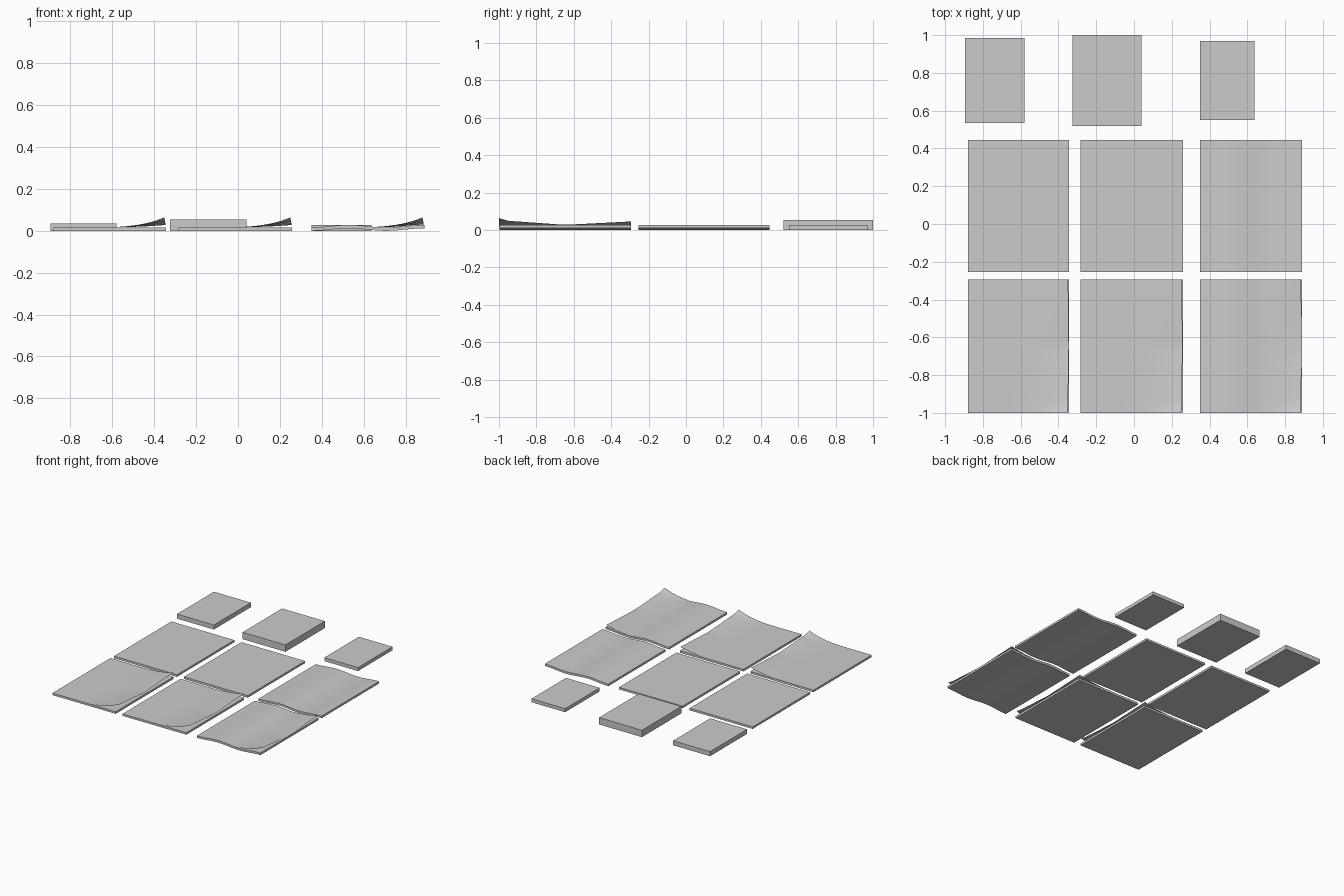
import bpy, math

if "Cube" in bpy.data.objects:
    bpy.data.objects.remove(bpy.data.objects["Cube"])


def make(name, verts, faces, smooth=True):
    mesh = bpy.data.meshes.new(name)
    mesh.from_pydata(verts, [], faces)
    mesh.update()
    ob = bpy.data.objects.new(name, mesh)
    bpy.context.collection.objects.link(ob)
    if smooth:
        bpy.context.view_layer.objects.active = ob
        ob.select_set(True)
        bpy.ops.object.shade_smooth_by_angle(angle=math.radians(30))
        ob.select_set(False)
    return ob


def grid_faces(nx, ny):
    r = nx + 1
    return [(j * r + i, j * r + i + 1, (j + 1) * r + i + 1, (j + 1) * r + i)
            for j in range(ny) for i in range(nx)]


def block(name, x0, x1, y0, y1, h):
    bpy.ops.mesh.primitive_cube_add(size=1, location=((x0 + x1) / 2, (y0 + y1) / 2, h / 2))
    ob = bpy.context.object
    ob.name = name
    ob.scale = (x1 - x0, y1 - y0, h)


def wave(u):
    # gentle double bump: raised left of centre, low at 2/3, raised right edge
    if u < 0.66:
        return 0.006 * (1 - math.cos(2 * math.pi * u / 0.66))
    return 0.006 * (1 - math.cos(math.pi * (u - 0.66) / 0.34))


def wavy_stack(name, x0, x1, y0, y1, t):
    # extruded wavy strip, closed all round
    n = 24
    prof = [(x0 + (x1 - x0) * i / n, wave(i / n)) for i in range(n + 1)]
    ring = prof + [(x, z + t) for x, z in reversed(prof)]
    m = len(ring)
    verts = [(x, y, z) for y in (y0, y1) for x, z in ring]
    faces = [(i, m + i, m + (i + 1) % m, (i + 1) % m) for i in range(m)]
    for i in range(n):
        a, b, c, d = i, i + 1, m - 2 - i, m - 1 - i
        faces += [(a, b, c, d), (m + d, m + c, m + b, m + a)]
    make(name, verts, faces)


def edge_lift(v):
    # lift along the right edge, v = 0 at the front corner
    if v < 0.5:
        return 0.011 + 0.025 * (1 - 2 * v) + 0.011 * max(0, 1 - v / 0.07)
    return 0.011 + 0.018 * (2 * v - 1)


def curled_sheet(name, x0, x1, y0, y1, base, wavy):
    nx, ny = 24, 28
    verts = []
    for j in range(ny + 1):
        v = j / ny
        for i in range(nx + 1):
            u = i / nx
            k = max(0, (u - 0.4) / 0.6) ** 2.6
            lift = edge_lift(v) * k
            if wavy:
                lift = max(lift, wave(u) + 0.0005)
            verts.append((x0 + (x1 - x0) * u - 0.2 * lift * k, y0 + (y1 - y0) * v, base + lift))
    make(name, verts, grid_faces(nx, ny))


# small closed notebooks along the back
block("notebook_left", -0.895, -0.58, 0.535, 0.985, 0.035)
block("notebook_middle", -0.325, 0.04, 0.52, 1.0, 0.053)
block("notebook_right", 0.35, 0.637, 0.55, 0.97, 0.027)

# paper stacks in two rows, front row topped by a curling sheet
T = 0.016
for label, x0, x1, wavy in (("left", -0.88, -0.343, False),
                            ("middle", -0.283, 0.259, False),
                            ("right", 0.35, 0.89, True)):
    for row, y0, y1 in (("back", -0.253, 0.446), ("front", -0.998, -0.294)):
        maker = wavy_stack if wavy else block
        maker(f"paper_stack_{row}_{label}", x0, x1, y0, y1, T)
    curled_sheet(f"curled_sheet_{label}", x0, x1, -1.0, -0.294, T + 0.001, wavy)
